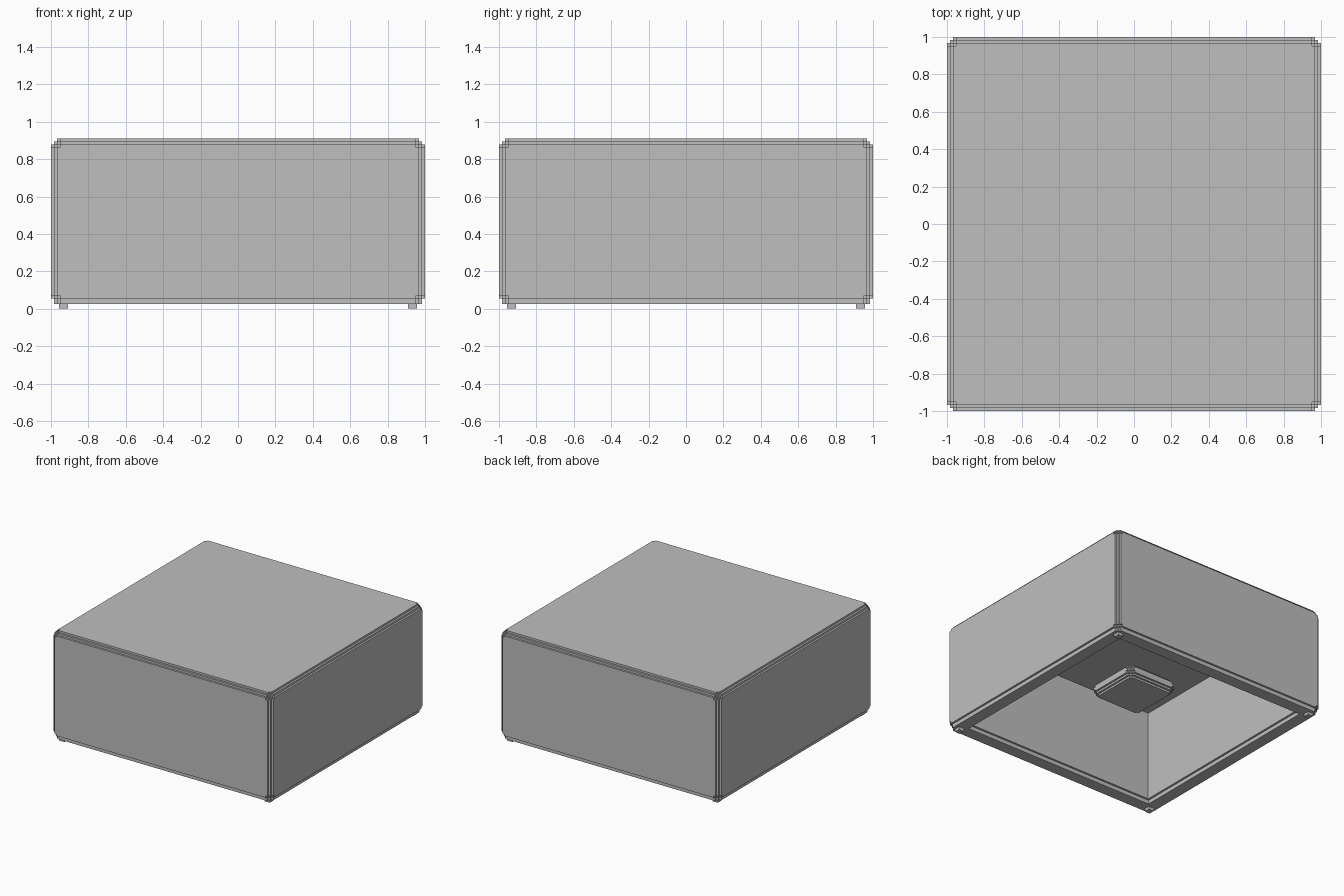
import bpy
import bmesh
from itertools import product
from mathutils import Vector

STEP = 0.016   # size of one step on the stepped edges

old = bpy.data.objects.get("Cube")
if old:
    bpy.data.objects.remove(old, do_unlink=True)

grey = bpy.data.materials.new("light_grey")
grey.use_nodes = True
colour = (0.52, 0.52, 0.52, 1)
grey.diffuse_color = colour
grey.node_tree.nodes["Principled BSDF"].inputs["Base Color"].default_value = colour


def stepped(low, high):
    """Grid lines across a part, with three steps at each end."""
    return ([low + i * STEP for i in range(4)]
            + [high - i * STEP for i in range(3, -1, -1)])


def rounded(depths):
    """True for the cells kept by the staircase bevel on edges and corners."""
    a, b, c = depths
    return min(a + b, b + c, a + c) >= 2 and a + b + c >= 5


def cell_solid(name, lines, keep):
    """Closed surface around the grid cells that keep(index, centre) accepts."""
    counts = [len(l) - 1 for l in lines]
    solid = set()
    for idx in product(*(range(n) for n in counts)):
        centre = Vector([(l[i] + l[i + 1]) / 2 for l, i in zip(lines, idx)])
        if keep(idx, centre):
            solid.add(idx)
    bm = bmesh.new()
    verts = {}

    def vert(key):
        if key not in verts:
            verts[key] = bm.verts.new([l[i] for l, i in zip(lines, key)])
        return verts[key]

    for idx in solid:
        for axis, side in product(range(3), (0, 1)):
            near = list(idx)
            near[axis] += 2 * side - 1
            if tuple(near) in solid:
                continue
            u, v = (axis + 1) % 3, (axis + 2) % 3
            ring = []
            for du, dv in ((0, 0), (1, 0), (1, 1), (0, 1)):
                key = list(idx)
                key[axis] += side
                key[u] += du
                key[v] += dv
                ring.append(vert(tuple(key)))
            bm.faces.new(ring if side else ring[::-1])
    mesh = bpy.data.meshes.new(name)
    bm.to_mesh(mesh)
    bm.free()
    mesh.materials.append(grey)
    obj = bpy.data.objects.new(name, mesh)
    bpy.context.collection.objects.link(obj)
    return obj


# Hollow cover, open below, with a narrower rim at the foot of the walls
INNER, RIM_TOP, CEILING = 0.868, 0.056, 0.80
across = sorted(stepped(-1, 1) + [s * w for s in (-1, 1) for w in (INNER, INNER + STEP)])
upward = [0.024, RIM_TOP, RIM_TOP + STEP, CEILING] + stepped(0, 0.909)[4:]


def cover_cell(idx, c):
    n, m = len(across) - 1, len(upward) - 1
    depths = [min(i, n - 1 - i) for i in idx[:2]]
    depths.append(min(idx[2] + 1, m - 1 - idx[2]))
    opening = INNER + (STEP if c.z < RIM_TOP else 0)
    hollow = max(abs(c.x), abs(c.y)) < opening and c.z < CEILING
    return rounded(depths) and not hollow


cell_solid("cover", [across, across, upward], cover_cell)

# Small block in the middle of the hollow
block = [stepped(-0.23, 0.23), stepped(-0.23, 0.23), stepped(0.25, 0.364)]
cell_solid("inner_block", block,
           lambda idx, c: rounded([min(i, 6 - i) for i in idx]))

# Four feet under the rim
for side, sx in (("left", 1), ("right", -1)):
    for end, sy in (("front", -1), ("back", 1)):
        foot = [sorted((s * 0.909, s * 0.957)) for s in (sx, sy)] + [[0, 0.024]]
        cell_solid(f"foot_{end}_{side}", foot, lambda idx, c: True)
